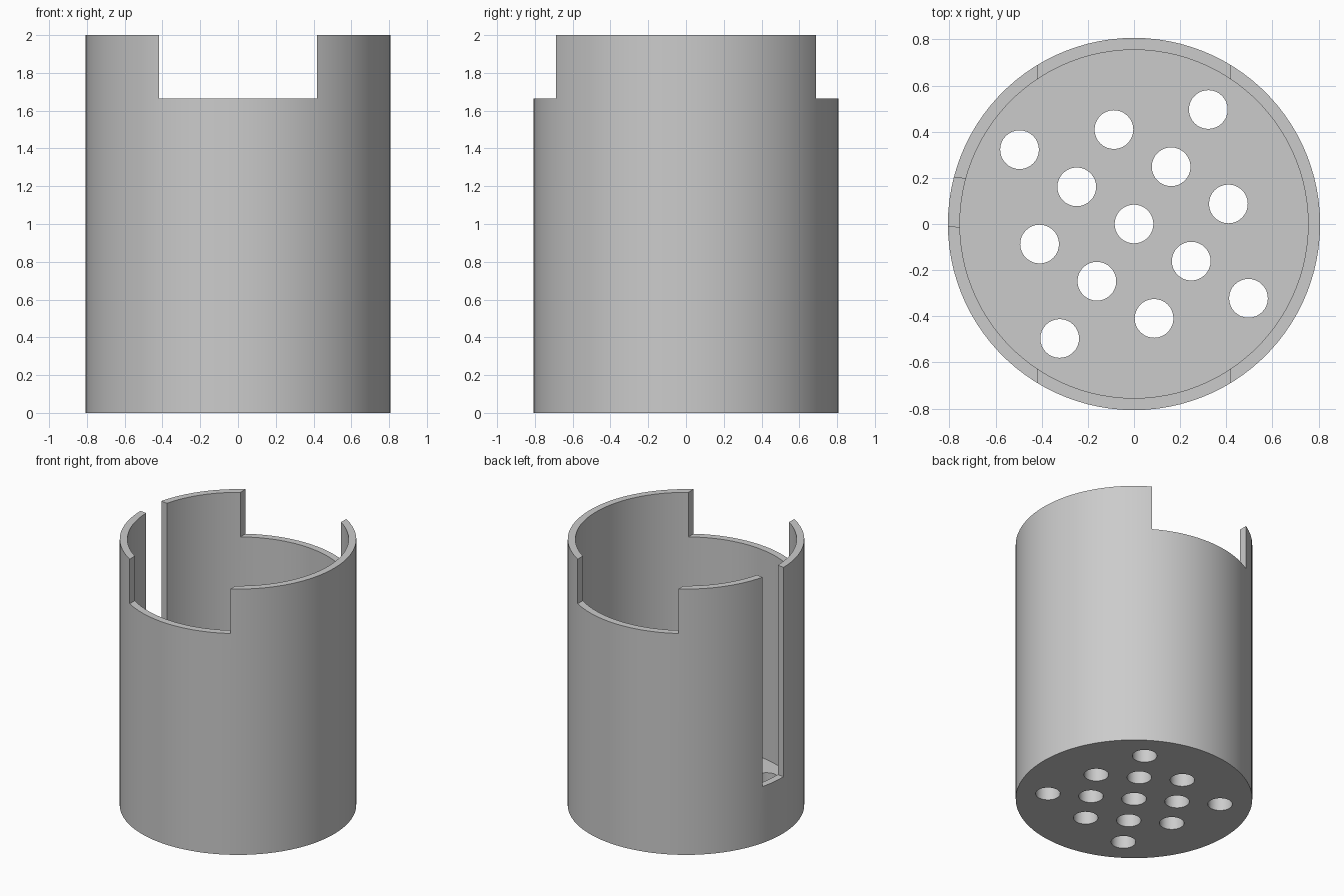
import bpy, bmesh, math
from mathutils import Matrix, Vector

cube = bpy.data.objects.get("Cube")
if cube:
    bpy.data.objects.remove(cube, do_unlink=True)

OUTER, INNER, HEIGHT, FLOOR = 0.8065, 0.7545, 2.0, 0.1
NOTCH_HALF, NOTCH_Z = 0.419, 1.665
SLOT_ANGLE, SLOT_WIDTH, SLOT_Z = math.radians(173), 0.212, 0.425
HOLE_RADIUS, HOLE_STEP = 0.084, Vector((0.161, 0.248))


def make_object(name, bm):
    bmesh.ops.recalc_face_normals(bm, faces=bm.faces)
    mesh = bpy.data.meshes.new(name)
    bm.to_mesh(mesh)
    bm.free()
    obj = bpy.data.objects.new(name, mesh)
    bpy.context.collection.objects.link(obj)
    return obj


def add_box(bm, low, high, angle=0.0):
    low, high = Vector(low), Vector(high)
    matrix = (Matrix.Rotation(angle, 4, 'Z') @ Matrix.Translation((low + high) / 2)
              @ Matrix.Diagonal((high - low).to_4d()))
    # to_4d sets w to 1, so the scale matrix stays affine
    bmesh.ops.create_cube(bm, size=1, matrix=matrix)


def add_cylinder(bm, x, y, radius, low, high, sides):
    bmesh.ops.create_cone(bm, cap_ends=True, segments=sides, radius1=radius, radius2=radius,
                          depth=high - low, matrix=Matrix.Translation((x, y, (low + high) / 2)))


# Cup: stacked rings joined by walls, closed by two discs
bm = bmesh.new()
SIDES = 100
rings = []
for radius, z in ((OUTER, 0), (OUTER, HEIGHT), (INNER, HEIGHT), (INNER, FLOOR)):
    rings.append([bm.verts.new((radius * math.cos(2 * math.pi * i / SIDES),
                                radius * math.sin(2 * math.pi * i / SIDES), z))
                  for i in range(SIDES)])
for a, b in zip(rings, rings[1:]):
    for i in range(SIDES):
        j = (i + 1) % SIDES
        bm.faces.new((a[i], a[j], b[j], b[i]))
bm.faces.new(rings[0])
bm.faces.new(rings[-1])
cup = make_object("perforated_cup", bm)

# Cutters: front and back rim notches, side slot, drain holes
bm = bmesh.new()
add_box(bm, (-NOTCH_HALF, -1, NOTCH_Z), (NOTCH_HALF, 1, 3))
add_box(bm, (0.6, -SLOT_WIDTH / 2, SLOT_Z), (1, SLOT_WIDTH / 2, 3), SLOT_ANGLE)
side_step = Vector((HOLE_STEP.y, -HOLE_STEP.x))
for i in range(-2, 3):
    for j in range(-2, 3):
        if abs(i) + abs(j) <= 2:
            p = HOLE_STEP * i + side_step * j
            add_cylinder(bm, p.x, p.y, HOLE_RADIUS, -0.1, FLOOR + 0.1, 32)
cutter = make_object("opening_cutter", bm)
cutter.hide_render = True

cut = cup.modifiers.new("openings", 'BOOLEAN')
cut.operation = 'DIFFERENCE'
cut.solver = 'EXACT'
cut.object = cutter

# Bake the openings and discard the cutter
bpy.ops.object.select_all(action='DESELECT')
cup.select_set(True)
bpy.context.view_layer.objects.active = cup
bpy.ops.object.modifier_apply(modifier=cut.name)
bpy.data.objects.remove(cutter, do_unlink=True)

# Single grey material
grey = bpy.data.materials.new("plain_grey")
grey.use_nodes = True
colour = (0.6, 0.6, 0.6, 1)
grey.diffuse_color = colour
grey.node_tree.nodes["Principled BSDF"].inputs["Base Color"].default_value = colour
cup.data.materials.clear()
cup.data.materials.append(grey)
for face in cup.data.polygons:
    face.material_index = 0
bpy.ops.object.shade_smooth_by_angle(angle=math.radians(30))
